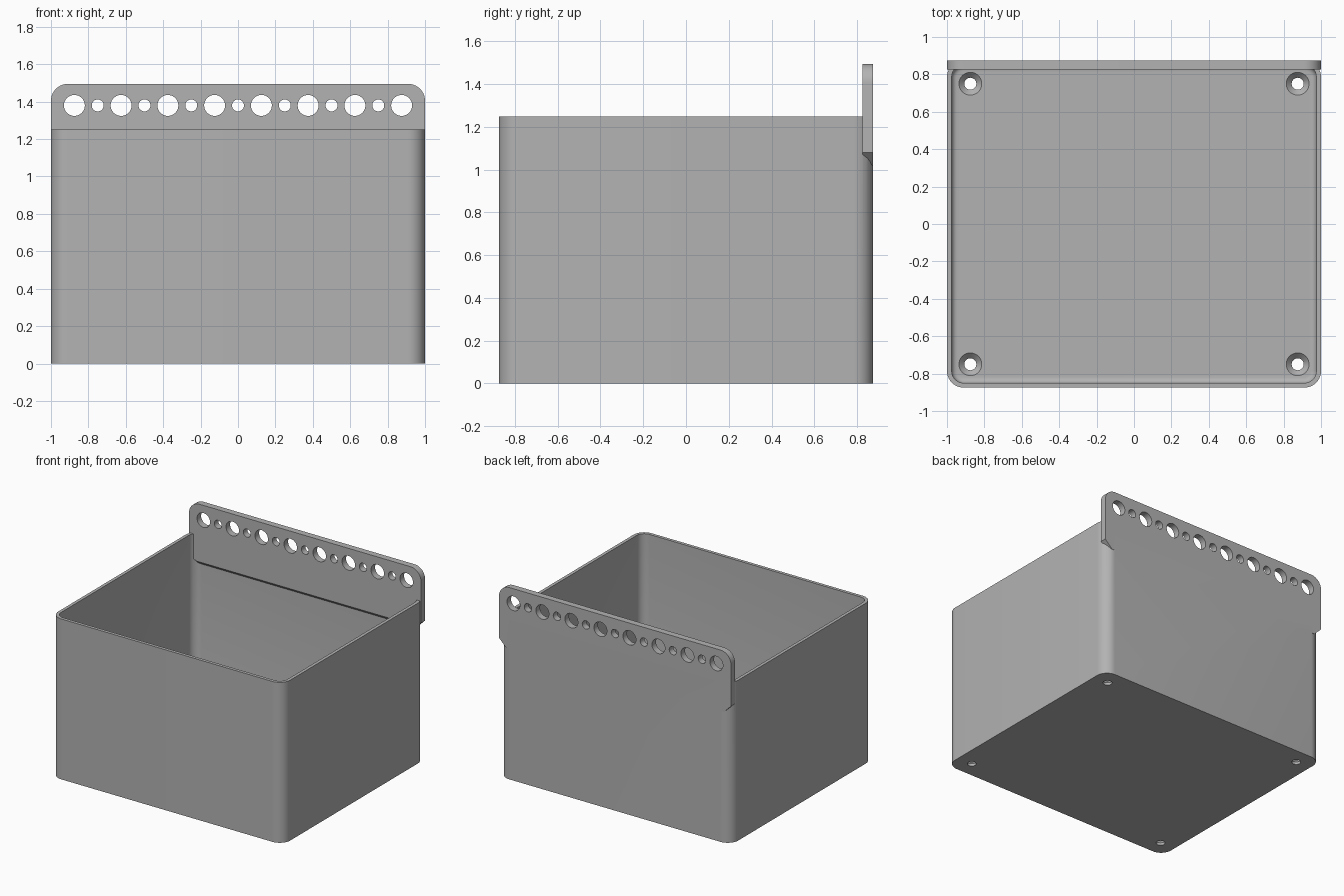
import bpy, bmesh
from math import cos, sin, pi

if "Cube" in bpy.data.objects:
    bpy.data.objects.remove(bpy.data.objects["Cube"], do_unlink=True)

grey = bpy.data.materials.new("plain grey")
grey.use_nodes = True
colour = (0.45, 0.45, 0.45, 1)
grey.diffuse_color = colour
grey.node_tree.nodes["Principled BSDF"].inputs["Base Color"].default_value = colour

HX, HY, TOP = 1.0, 0.875, 1.25
WALL, FLOOR, RADIUS = 0.025, 0.05, 0.09
PLATE_TOP, PLATE_LOW, PLATE_IN = 1.495, 1.02, 0.825


def arc(cx, cy, r, start, steps=10):
    """Quarter circle, counter-clockwise from the start angle."""
    return [(cx + r * cos(start + pi / 2 * i / steps),
             cy + r * sin(start + pi / 2 * i / steps)) for i in range(steps + 1)]


def rounded_ring(inset, r):
    hx, hy = HX - inset - r, HY - inset - r
    return (arc(hx, hy, r, 0) + arc(-hx, hy, r, pi / 2)
            + arc(-hx, -hy, r, pi) + arc(hx, -hy, r, 3 * pi / 2))


def loft(name, rings):
    """Skin a stack of equal 3D rings and cap both ends."""
    bm = bmesh.new()
    loops = [[bm.verts.new(p) for p in ring] for ring in rings]
    n = len(loops[0])
    for a, b in zip(loops, loops[1:]):
        for i in range(n):
            j = (i + 1) % n
            bm.faces.new((a[i], a[j], b[j], b[i]))
    bm.faces.new(loops[0][::-1])
    bm.faces.new(loops[-1])
    bmesh.ops.recalc_face_normals(bm, faces=bm.faces)
    mesh = bpy.data.meshes.new(name)
    bm.to_mesh(mesh)
    bm.free()
    mesh.materials.append(grey)
    obj = bpy.data.objects.new(name, mesh)
    bpy.context.collection.objects.link(obj)
    return obj


def circle(r, n=40):
    return [(r * cos(2 * pi * i / n), r * sin(2 * pi * i / n)) for i in range(n)]


def combine(target, tool, operation):
    bpy.context.view_layer.objects.active = target
    mod = target.modifiers.new(operation, "BOOLEAN")
    mod.operation, mod.solver, mod.object = operation, "EXACT", tool
    bpy.ops.object.modifier_apply(modifier=mod.name)
    bpy.data.objects.remove(tool, do_unlink=True)


# Open bin: outer wall, rim, inner wall and a small fillet to the floor
FILLET = 0.03
inner_r = RADIUS - WALL
layers = [(0, RADIUS, 0), (0, RADIUS, TOP), (WALL, inner_r, TOP)]
for i in range(6):
    a = pi / 2 * i / 5
    shift = FILLET * (1 - cos(a))
    layers.append((WALL + shift, inner_r - shift, FLOOR + FILLET * (1 - sin(a))))
storage_bin = loft("storage_bin", [[(x, y, z) for x, y in rounded_ring(inset, r)]
                                   for inset, r, z in layers])

# Hanging plate: rounded on top, chamfered lower corners, sloped inner lower edge
side = arc(HX - RADIUS, PLATE_TOP - RADIUS, RADIUS, 0)
half = [(0.94, PLATE_LOW), (HX, PLATE_LOW + 0.06)] + side
outline = half + [(-x, z) for x, z in reversed(half)]
lift = HY - PLATE_IN - WALL
back = [(x, HY, z) for x, z in outline]
middle = [(x, HY - WALL, z) for x, z in outline]
front = [(x, PLATE_IN, z + (lift if z == PLATE_LOW else 0)) for x, z in outline]
plate = loft("hanging_plate", [back, middle, front])
combine(storage_bin, plate, "UNION")

# Row of alternating large and small holes in the plate
for i in range(15):
    r = 0.032 if i % 2 else 0.056
    x = -0.875 + 0.125 * i
    tool = loft("hole_cutter", [[(x + u, y, 1.38 + v) for u, v in circle(r)]
                                for y in (0.7, 1.0)])
    combine(storage_bin, tool, "DIFFERENCE")

# Countersunk screw holes in the floor
sink = [(0.032, -0.1), (0.032, 0.02), (0.061, FLOOR), (0.061, FLOOR + 0.04)]
for x in (-0.875, 0.875):
    for y in (-0.75, 0.75):
        tool = loft("screw_cutter", [[(x + u, y + v, z) for u, v in circle(r)]
                                     for r, z in sink])
        combine(storage_bin, tool, "DIFFERENCE")

bpy.ops.object.select_all(action="DESELECT")
storage_bin.select_set(True)
bpy.context.view_layer.objects.active = storage_bin
bpy.ops.object.shade_smooth_by_angle(angle=pi / 6)
